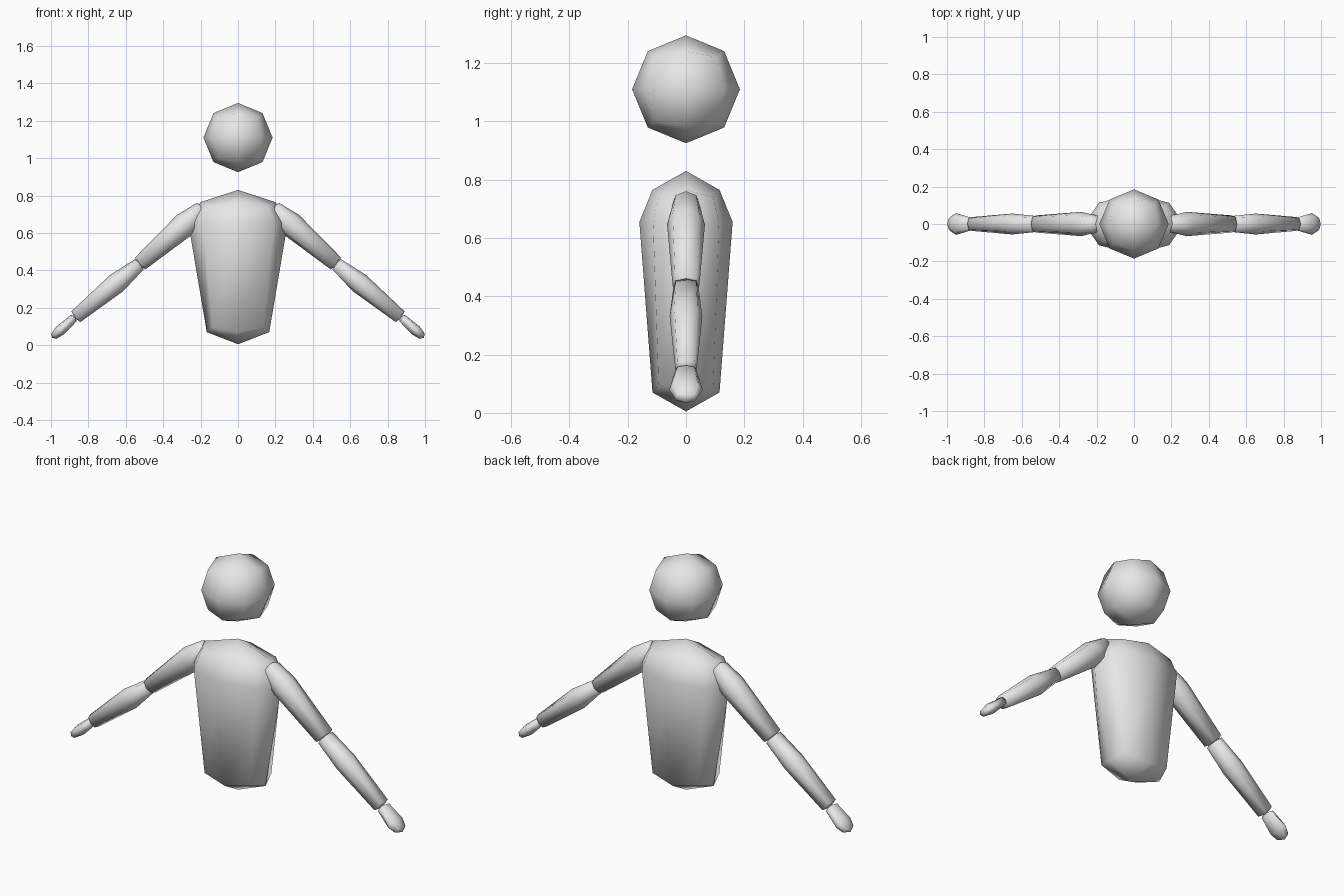
import bpy
import bmesh
from mathutils import Vector

cube = bpy.data.objects.get("Cube")
if cube:
    bpy.data.objects.remove(cube, do_unlink=True)

# single plain grey
grey = bpy.data.materials.new("light grey")
grey.use_nodes = True
colour = (0.8, 0.8, 0.8, 1.0)
grey.diffuse_color = colour
grey.node_tree.nodes["Principled BSDF"].inputs["Base Color"].default_value = colour


def sign(v):
    return 0 if abs(v) < 0.1 else (1 if v > 0 else -1)


def rounded_block(name, start, direction, stations, side=1):
    """Rounded, once-divided cube stretched along an axis in the x-z plane.
    stations: pole, (ring, half width, half depth) x 3, pole, as distances from start."""
    pole_a, ring_a, middle, ring_b, pole_b = stations
    d = Vector((direction[0], 0, direction[1])).normalized()
    n = Vector((-d.z, 0, d.x))
    origin = Vector((start[0], 0, start[1]))
    bm = bmesh.new()
    bmesh.ops.create_cube(bm, size=2)
    bmesh.ops.subdivide_edges(bm, edges=bm.edges[:], cuts=1, use_grid_fill=True)
    for v in bm.verts:
        i, j, k = (sign(c) for c in v.co)
        corner = i != 0 and j != 0
        if k == 0:
            s, w, h = middle
            shrink = 0.707 if corner else 1
        else:
            pole, (s, w, h) = (pole_a, ring_a) if k < 0 else (pole_b, ring_b)
            shrink = 0.816 if corner else 1
            if corner:
                s += (s - pole) * 0.4
            elif i == 0 and j == 0:
                s = pole
        v.co = origin + d * s + n * (i * w * shrink) + Vector((0, j * h * shrink, 0))
        v.co.x *= side
    bmesh.ops.recalc_face_normals(bm, faces=bm.faces[:])
    for f in bm.faces:
        f.smooth = True
    mesh = bpy.data.meshes.new(name)
    bm.to_mesh(mesh)
    bm.free()
    mesh.materials.append(grey)
    obj = bpy.data.objects.new(name, mesh)
    bpy.context.collection.objects.link(obj)
    return obj


# head and torso, measured upwards
up = (0, 1)
rounded_block("head", (0, 1.11), up,
              (-0.185, (-0.131, 0.131, 0.131), (0, 0.185, 0.185),
               (0.131, 0.131, 0.131), 0.185))
rounded_block("torso", (0, 0), up,
              (0.005, (0.07, 0.167, 0.115), (0.655, 0.266, 0.16),
               (0.765, 0.2, 0.115), 0.83))

# arms, measured from shoulder to fingertips
for label, side in (("left", 1), ("right", -1)):
    rounded_block(label + "_upper_arm", (0.523, 0.437), (0.755, -0.656),
                  (-0.465, (-0.44, 0.046, 0.043), (-0.32, 0.067, 0.065),
                   (0, 0.042, 0.046), 0.008), side)
    rounded_block(label + "_forearm", (0.527, 0.433), (0.34, -0.281),
                  (-0.008, (0, 0.036, 0.043), (0.16, 0.056, 0.056),
                   (0.441, 0.037, 0.037), 0.45), side)
    rounded_block(label + "_hand", (0.877, 0.146), (0.74, -0.67),
                  (-0.008, (0, 0.023, 0.036), (0.1, 0.029, 0.058),
                   (0.145, 0.02, 0.036), 0.158), side)
